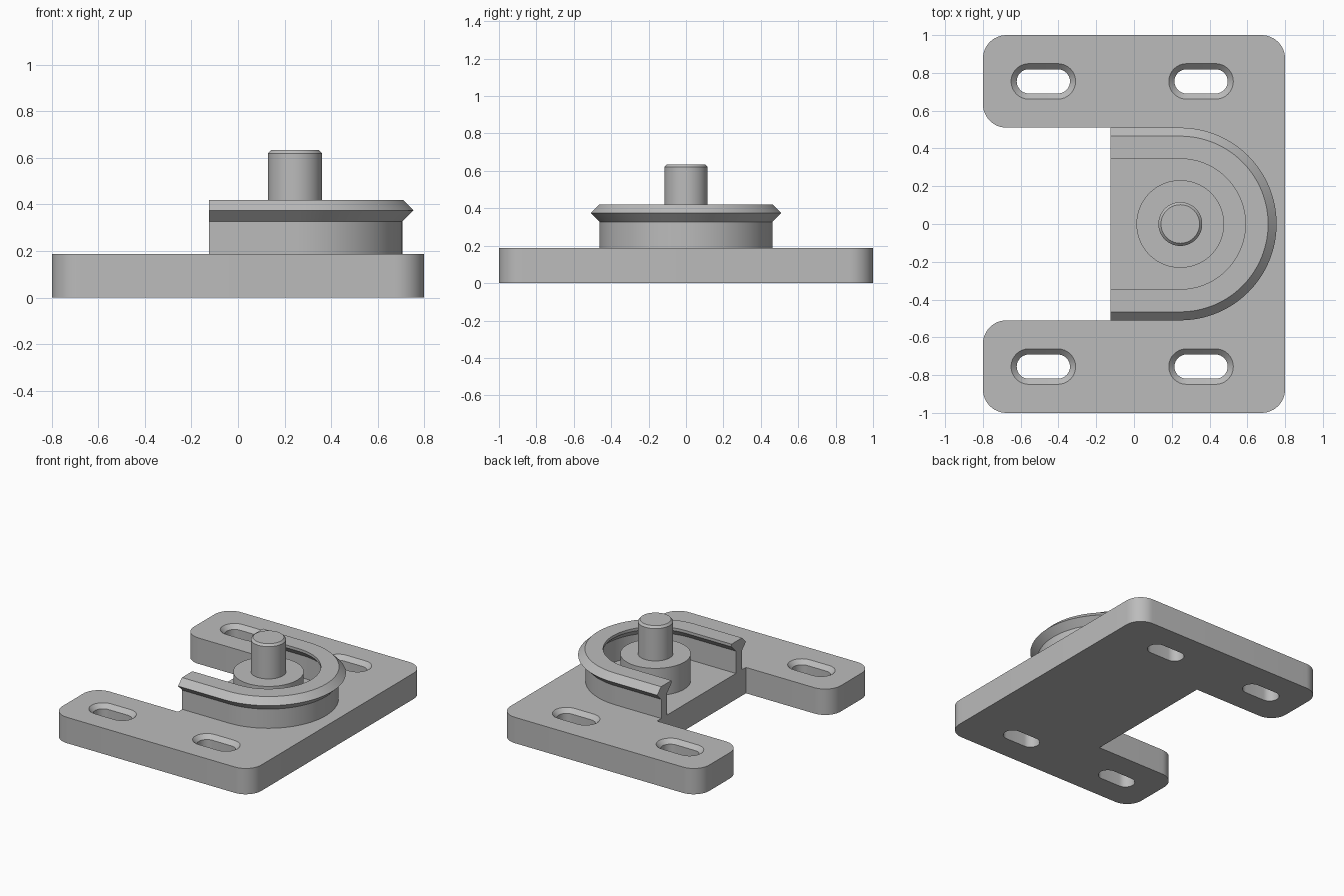
import bpy
import bmesh
from math import sin, cos, pi, radians

if "Cube" in bpy.data.objects:
    bpy.data.objects.remove(bpy.data.objects["Cube"])

BASE_TOP = 0.188
NOTCH_X = -0.125
CENTRE_X = 0.245

grey = bpy.data.materials.new("machined grey")
grey.use_nodes = True
grey.diffuse_color = (0.5, 0.5, 0.5, 1)
grey.node_tree.nodes["Principled BSDF"].inputs["Base Color"].default_value = (0.5, 0.5, 0.5, 1)


def make_object(name, bm):
    bmesh.ops.recalc_face_normals(bm, faces=bm.faces)
    mesh = bpy.data.meshes.new(name)
    bm.to_mesh(mesh)
    bm.free()
    mesh.materials.append(grey)
    obj = bpy.data.objects.new(name, mesh)
    bpy.context.collection.objects.link(obj)
    return obj


def smooth(obj):
    bpy.ops.object.select_all(action="DESELECT")
    obj.select_set(True)
    bpy.context.view_layer.objects.active = obj
    bpy.ops.object.shade_smooth_by_angle(angle=radians(30))


def loft(name, rings):
    """Join closed rings of points in order and cap both ends."""
    bm = bmesh.new()
    loops = [[bm.verts.new(p) for p in ring] for ring in rings]
    n = len(loops[0])
    for a, b in zip(loops, loops[1:]):
        for i in range(n):
            j = (i + 1) % n
            bm.faces.new((a[i], a[j], b[j], b[i]))
    bm.faces.new(loops[0])
    bm.faces.new(loops[-1])
    return make_object(name, bm)


def disc(radius, z, steps=96):
    return [(CENTRE_X + radius * cos(2 * pi * i / steps),
             radius * sin(2 * pi * i / steps), z) for i in range(steps)]


def slot_ring(cx, cy, radius, z, half_straight=0.077, steps=16):
    points = []
    for side, start in ((1, -pi / 2), (-1, pi / 2)):
        for i in range(steps + 1):
            a = start + pi * i / steps
            points.append((cx + side * half_straight + radius * cos(a),
                           cy + radius * sin(a), z))
    return points


# Base plate: notched outline with rounded outer corners
outline = [(-0.8, -1), (0.8, -1), (0.8, 1), (-0.8, 1),
           (-0.8, 0.51), (NOTCH_X, 0.51), (NOTCH_X, -0.51), (-0.8, -0.51)]
bm = bmesh.new()
verts = [bm.verts.new((x, y, 0)) for x, y in outline]
bm.faces.new(verts)
corners = [v for v in verts if abs(v.co.x) > 0.5]
bmesh.ops.bevel(bm, geom=corners, offset=0.125, segments=12,
                profile=0.5, affect="VERTICES")
bottom = list(bm.faces)
raised = bmesh.ops.extrude_face_region(bm, geom=bottom, use_keep_orig=True)
for item in raised["geom"]:
    if isinstance(item, bmesh.types.BMVert):
        item.co.z = BASE_TOP
base = make_object("base_plate", bm)

# Four mounting slots, chamfered at the top
for cx in (-0.48, 0.355):
    for cy in (-0.755, 0.755):
        sizes = ((0.064, -0.05), (0.064, BASE_TOP - 0.03),
                 (0.094, BASE_TOP), (0.094, BASE_TOP + 0.05))
        cutter = loft("slot_cutter", [slot_ring(cx, cy, r, z) for r, z in sizes])
        cutter.hide_render = True
        cut = base.modifiers.new("slot", "BOOLEAN")
        cut.operation = "DIFFERENCE"
        cut.solver = "EXACT"
        cut.object = cutter
        bpy.context.view_layer.objects.active = base
        bpy.ops.object.modifier_apply(modifier=cut.name)
        bpy.data.objects.remove(cutter)
smooth(base)

# U-shaped rim: wall section with a pointed outer lip and undercut inner lip
section = [(0.395, BASE_TOP), (0.462, BASE_TOP), (0.462, 0.327), (0.51, 0.375),
           (0.465, 0.42), (0.345, 0.42), (0.345, 0.4), (0.395, 0.35)]
steps = 64
rings = [[(NOTCH_X, -r, z) for r, z in section]]
for i in range(steps + 1):
    a = -pi / 2 + pi * i / steps
    rings.append([(CENTRE_X + r * cos(a), r * sin(a), z) for r, z in section])
rings.append([(NOTCH_X, r, z) for r, z in section])
smooth(loft("curved_rim", rings))

# Central hub and chamfered pin
smooth(loft("hub", [disc(0.232, BASE_TOP), disc(0.232, 0.385)]))
smooth(loft("pin", [disc(0.116, 0.385), disc(0.116, 0.62), disc(0.102, 0.635)]))
